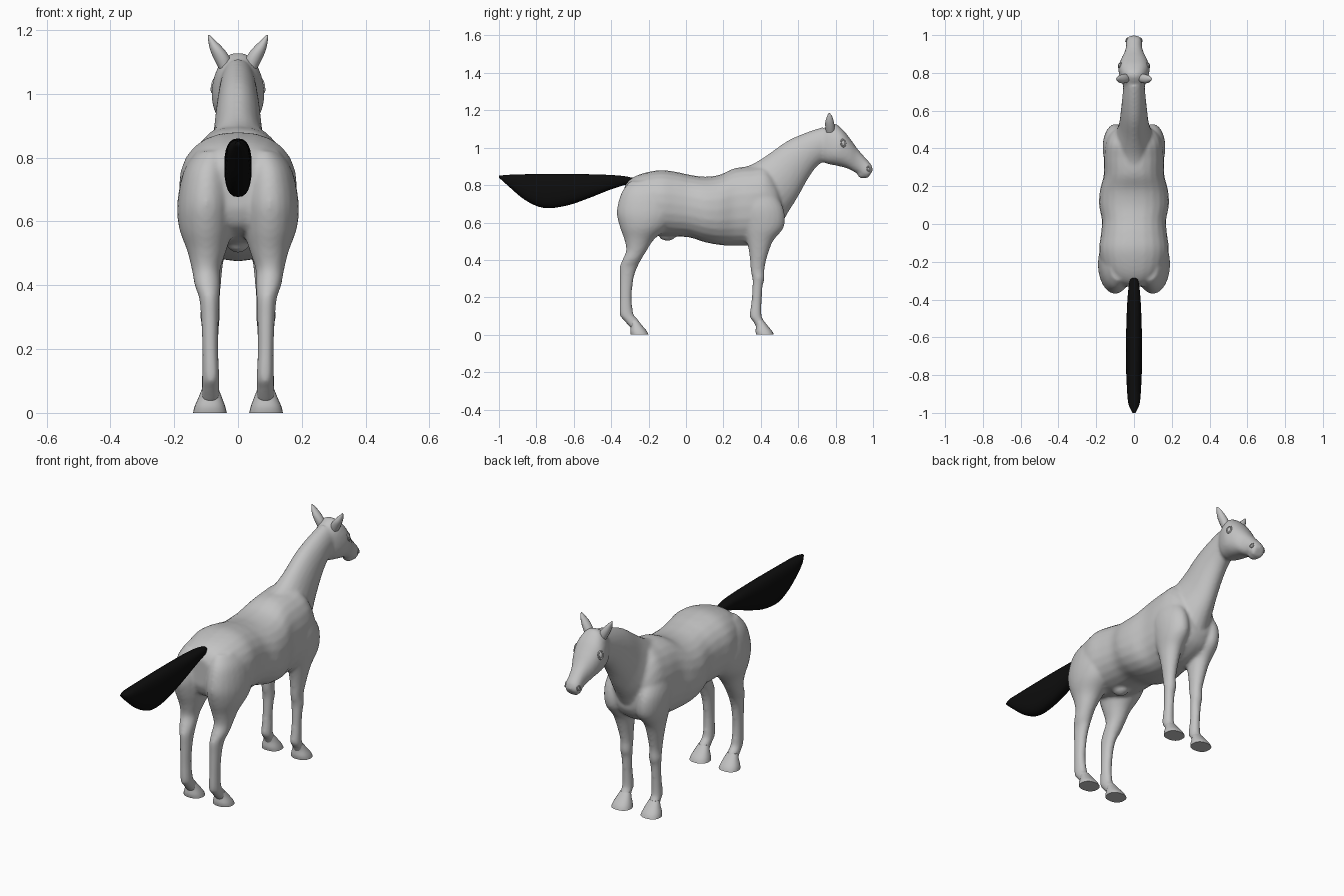
import bpy, bmesh, math
from mathutils import Vector, Matrix

cube = bpy.data.objects.get("Cube")
if cube:
    bpy.data.objects.remove(cube, do_unlink=True)


def make_material(name, value):
    mat = bpy.data.materials.new(name)
    mat.use_nodes = True
    colour = (value, value, value, 1)
    mat.diffuse_color = colour
    bsdf = mat.node_tree.nodes["Principled BSDF"]
    bsdf.inputs["Base Color"].default_value = colour
    bsdf.inputs["Roughness"].default_value = 0.8
    return mat


coat = make_material("grey coat", 0.55)
black = make_material("black tail hair", 0.004)


def spline(stations, steps):
    """Catmull-Rom refinement of the cross-section stations."""
    pts = [stations[0]] + list(stations) + [stations[-1]]
    out = []
    for a, b, c, d in zip(pts, pts[1:], pts[2:], pts[3:]):
        for i in range(steps):
            t = i / steps
            out.append([q + t / 2 * (r - p + t * (2 * p - 5 * q + 4 * r - s
                        + t * (3 * (q - r) + s - p)))
                        for p, q, r, s in zip(a, b, c, d)])
    return out + [list(stations[-1])]


def loft(bm, stations, side=1, power=2.0, sides=24, steps=4):
    """Skin rings given in hundredths: upper y, z, lower y, z, half width, centre x."""
    rings = []
    for ay, az, by, bz, half, cx in spline(stations, steps):
        centre = Vector((cx * side, (ay + by) / 2, (az + bz) / 2))
        axis = Vector((0, (ay - by) / 2, (az - bz) / 2))
        ring = []
        for i in range(sides):
            angle = math.tau * i / sides
            c, s = (math.copysign(abs(f) ** (2 / power), f)
                    for f in (math.cos(angle), math.sin(angle)))
            ring.append(bm.verts.new((centre + Vector((half * c, 0, 0)) + axis * s) / 100))
        rings.append(ring)
    faces = [bm.faces.new(rings[0]), bm.faces.new(rings[-1])]
    for low, high in zip(rings, rings[1:]):
        for i in range(sides):
            j = (i + 1) % sides
            faces.append(bm.faces.new((low[i], low[j], high[j], high[i])))
    bmesh.ops.recalc_face_normals(bm, faces=faces)


def finish(bm, name, mat, angle=50):
    mesh = bpy.data.meshes.new(name)
    bm.to_mesh(mesh)
    bm.free()
    mesh.materials.append(mat)
    obj = bpy.data.objects.new(name, mesh)
    bpy.context.collection.objects.link(obj)
    bpy.ops.object.select_all(action="DESELECT")
    obj.select_set(True)
    bpy.context.view_layer.objects.active = obj
    bpy.ops.object.shade_smooth_by_angle(angle=math.radians(angle))
    return obj


def central(rows):
    return [row + (0,) for row in rows]


def upright(rows):
    """Leg rows: height, rear y, front y, centre x, half width."""
    return [(back, z, front, z, half, x) for z, back, front, x, half in rows]


torso = central([
    (-33, 79, -33, 64, 6), (-30, 83, -30, 58, 12), (-24, 86, -22, 55, 16.5),
    (-14, 88, -14, 53, 18.5), (-5, 87, -6, 52.5, 17.5), (2, 85.5, 2, 52, 17),
    (10, 84.5, 10, 49.5, 18.5), (18, 85.5, 18, 48, 18), (26, 89, 26, 47.5, 16),
    (35, 90, 36, 48, 16), (43, 90, 43, 50, 15), (49, 82, 49, 54, 12),
    (52, 72, 52, 59, 6)])
neck = central([
    (23, 87, 42, 52, 9), (29, 89, 50, 58, 11), (36, 91.5, 55, 66, 10),
    (44, 96.5, 60, 74, 8), (54, 103.5, 65, 83, 7), (64, 108, 70, 90, 6.2),
    (73, 111, 76, 94, 5.5)])
head = central([
    (73, 110, 72, 96, 5), (79, 113, 74, 92, 7), (84, 109.5, 80, 90.5, 8.3),
    (88, 104.5, 86, 89, 7), (92, 99, 90, 87, 5), (96, 94.5, 92.5, 86, 4.2),
    (99, 91, 94.5, 84.5, 4.3), (100, 88, 97, 83.5, 3.2)])
hind_leg = upright([
    (82, -30, -12, 8, 5), (76, -34.5, -7, 9.5, 7.5), (66, -37, -5, 10, 9),
    (58, -35.5, -9, 10, 8.5), (51, -33, -17, 9.8, 6.2), (45, -32, -21, 10, 4.5),
    (40, -34, -24, 9.6, 4), (36, -35.5, -26, 9, 3.2), (30, -35.5, -28, 8.8, 2.8),
    (20, -35.5, -29, 8.7, 2.5), (11, -35.5, -28, 8.5, 2.7), (8, -33.5, -25.5, 8.6, 2.8),
    (3, -29, -23, 8.7, 3)])
front_leg = upright([
    (78, 30, 46, 9, 5), (68, 28, 52, 10, 6.5), (58, 30, 52.5, 9.5, 6.5),
    (50, 32.5, 46.5, 9.3, 5), (42, 34, 43.5, 9, 3.8), (35, 34.5, 42, 8.7, 3),
    (30, 35.5, 42, 8.7, 3.1), (26, 35.5, 41, 8.7, 2.7), (18, 35, 40.5, 8.7, 2.4),
    (10, 34, 40.5, 8.7, 2.7), (7, 36, 42, 8.7, 2.8), (3, 38, 43, 8.7, 3)])

# Body, neck, head and legs fused into one skin
bm = bmesh.new()
loft(bm, torso, power=2.3)
loft(bm, neck)
loft(bm, head, power=2.3)
for side in (1, -1):
    loft(bm, hind_leg, side)
    loft(bm, front_leg, side)
# Lower lip and sheath
for place, size in (((0, .945, .855), (.03, .028, .02)),
                    ((0, -.1, .53), (.035, .045, .028))):
    bmesh.ops.create_uvsphere(bm, u_segments=16, v_segments=10, radius=1,
                              matrix=Matrix.LocRotScale(Vector(place), None, Vector(size)))
body = finish(bm, "horse_body", coat)
remesh = body.modifiers.new("fuse", "REMESH")
remesh.mode = "VOXEL"
remesh.voxel_size = 0.009
remesh.use_smooth_shade = True
soften = body.modifiers.new("soften", "SMOOTH")
soften.factor = 0.5
soften.iterations = 6
for modifier in ("fuse", "soften"):
    bpy.ops.object.modifier_apply(modifier=modifier)
bpy.ops.object.shade_smooth()

# Tail
bm = bmesh.new()
loft(bm, central([
    (-27, 83.5, -27, 81, 1.5), (-33, 84.8, -33, 80, 2.8), (-42, 85.5, -42, 77, 3.6),
    (-52, 85.8, -52, 73, 4), (-64, 86, -64, 69, 4.3), (-76, 86, -76, 67.8, 4.2),
    (-86, 85.8, -86, 72, 3.8), (-95, 85.5, -95, 79.5, 3), (-100, 85, -100, 84, .8)]), power=2.5)
finish(bm, "tail", black)


def surface_detail(name, side, target, build):
    """Place a small feature on the skin, turned to the surface normal."""
    ok, spot, normal, index = body.closest_point_on_mesh(Vector((target[0] * side, *target[1:])))
    turn = normal.to_track_quat("Z", "Y").to_matrix().to_4x4()
    bm = bmesh.new()
    build(bm, Matrix.Translation(spot) @ turn)
    finish(bm, name, coat)


def rim(bm, matrix, length, height, thick):
    """An oval raised ring."""
    count, tube = 20, 8
    grid = []
    for i in range(count):
        a = math.tau * i / count
        grid.append([bm.verts.new(matrix @ Vector((
            math.cos(a) * (height + thick * math.cos(b)),
            math.sin(a) * (length + thick * math.cos(b)),
            thick * math.sin(b))))
            for b in (math.tau * k / tube for k in range(tube))])
    for i in range(count):
        for k in range(tube):
            m, n = (i + 1) % count, (k + 1) % tube
            bm.faces.new((grid[i][k], grid[m][k], grid[m][n], grid[i][n]))
    bmesh.ops.recalc_face_normals(bm, faces=bm.faces)


def eye(bm, matrix):
    rim(bm, matrix, .02, .013, .004)
    bmesh.ops.create_uvsphere(bm, u_segments=16, v_segments=8, radius=1,
                              matrix=matrix @ Matrix.Diagonal((.011, .016, .006, 1)))


def nostril(bm, matrix):
    rim(bm, matrix, .011, .009, .0035)


for side, label in ((1, "left"), (-1, "right")):
    # Ears lean outwards to a point
    bm = bmesh.new()
    loft(bm, [(75, 108, 79.5, 108, 2, 4), (74.5, 111, 79.5, 111, 2.6, 5),
              (74.5, 114, 79, 114, 2.2, 6.6), (75.5, 117, 78, 117, 1, 8.4),
              (76.3, 118.5, 76.8, 118.5, .2, 9.2)], side, sides=12)
    finish(bm, label + "_ear", coat)
    surface_detail(label + "_eye", side, (.1, .85, 1.03), eye)
    surface_detail(label + "_nostril", side, (.06, .985, .89), nostril)
    # Hooves with a crisp sole
    for name, back, front in (("hind", -29.5, -20), ("front", 37.5, 47)):
        bm = bmesh.new()
        loft(bm, upright([(0, back, front, 8.8, 5.3), (2, back - .3, front - 1, 8.8, 4.8),
                          (5, back, front - 3.5, 8.7, 3.6),
                          (7.5, back - .5, front - 5.5, 8.7, 2.6)]), side, power=2.3)
        finish(bm, label + "_" + name + "_hoof", coat)
